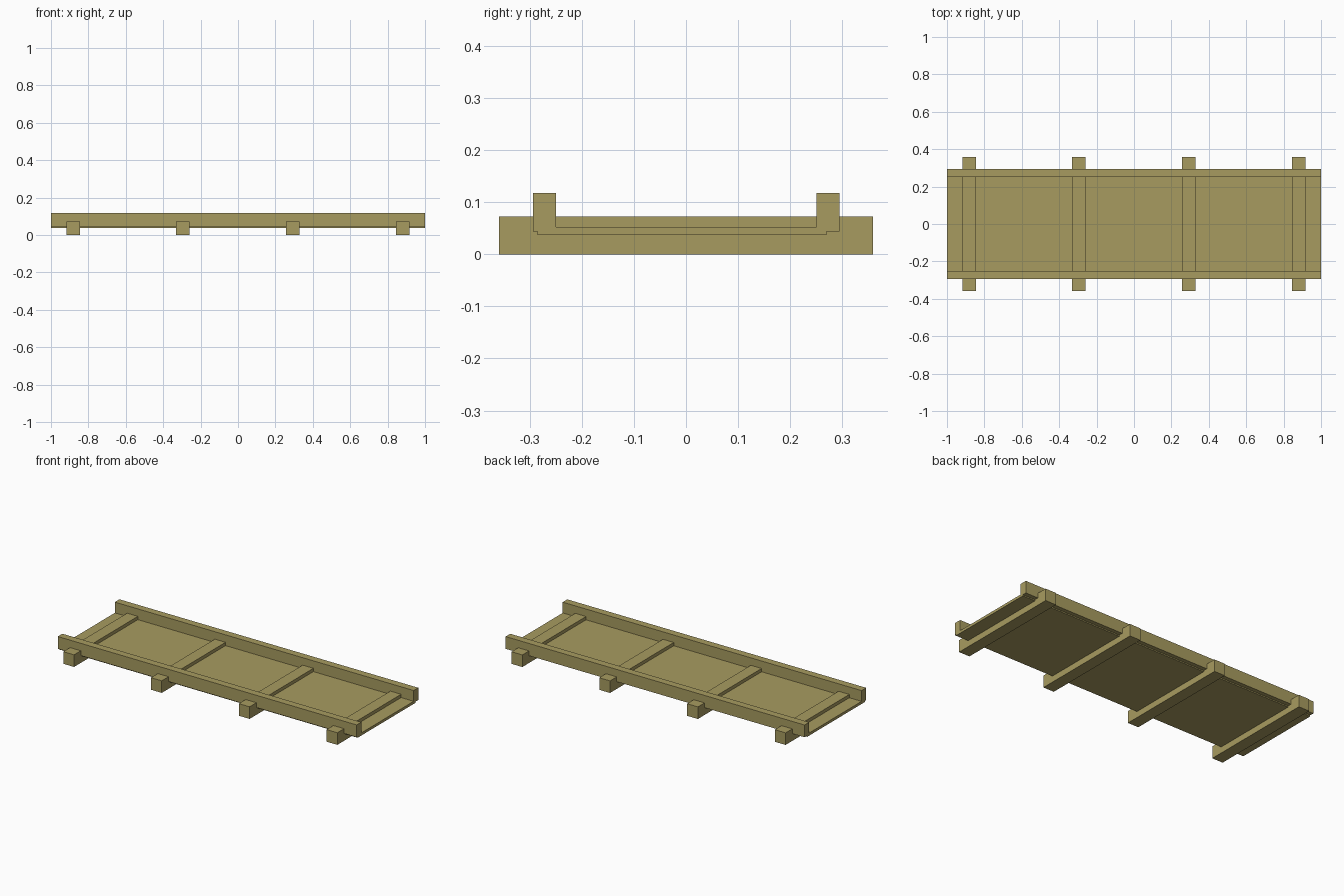
import bpy

cube = bpy.data.objects.get("Cube")
if cube:
    bpy.data.objects.remove(cube, do_unlink=True)

# Single painted colour
paint = bpy.data.materials.new("olive_tan")
paint.use_nodes = True
colour = (0.39, 0.33, 0.117, 1)
paint.diffuse_color = colour
paint.node_tree.nodes["Principled BSDF"].inputs["Base Color"].default_value = colour


def box(name, x, y, z):
    """Box spanning the given (low, high) range on each axis."""
    spans = (x, y, z)
    bpy.ops.mesh.primitive_cube_add(size=1)
    ob = bpy.context.object
    ob.name = name
    ob.location = [(a + b) / 2 for a, b in spans]
    ob.scale = [b - a for a, b in spans]
    bpy.ops.object.transform_apply(location=True, rotation=False, scale=True)
    ob.data.materials.append(paint)
    return ob


# Thin deck between the rails
box("deck", (-1, 1), (-0.285, 0.27), (0.037, 0.053))

# Side rails along both long edges
box("front_rail", (-1, 1), (-0.294, -0.25), (0.044, 0.118))
box("back_rail", (-1, 1), (0.251, 0.295), (0.044, 0.118))

# Cross beams passing under the rails and through the deck
for i, cx in enumerate((-0.882, -0.295, 0.293, 0.88)):
    box(f"cross_beam_{i + 1}", (cx - 0.036, cx + 0.036), (-0.359, 0.359), (0, 0.073))
